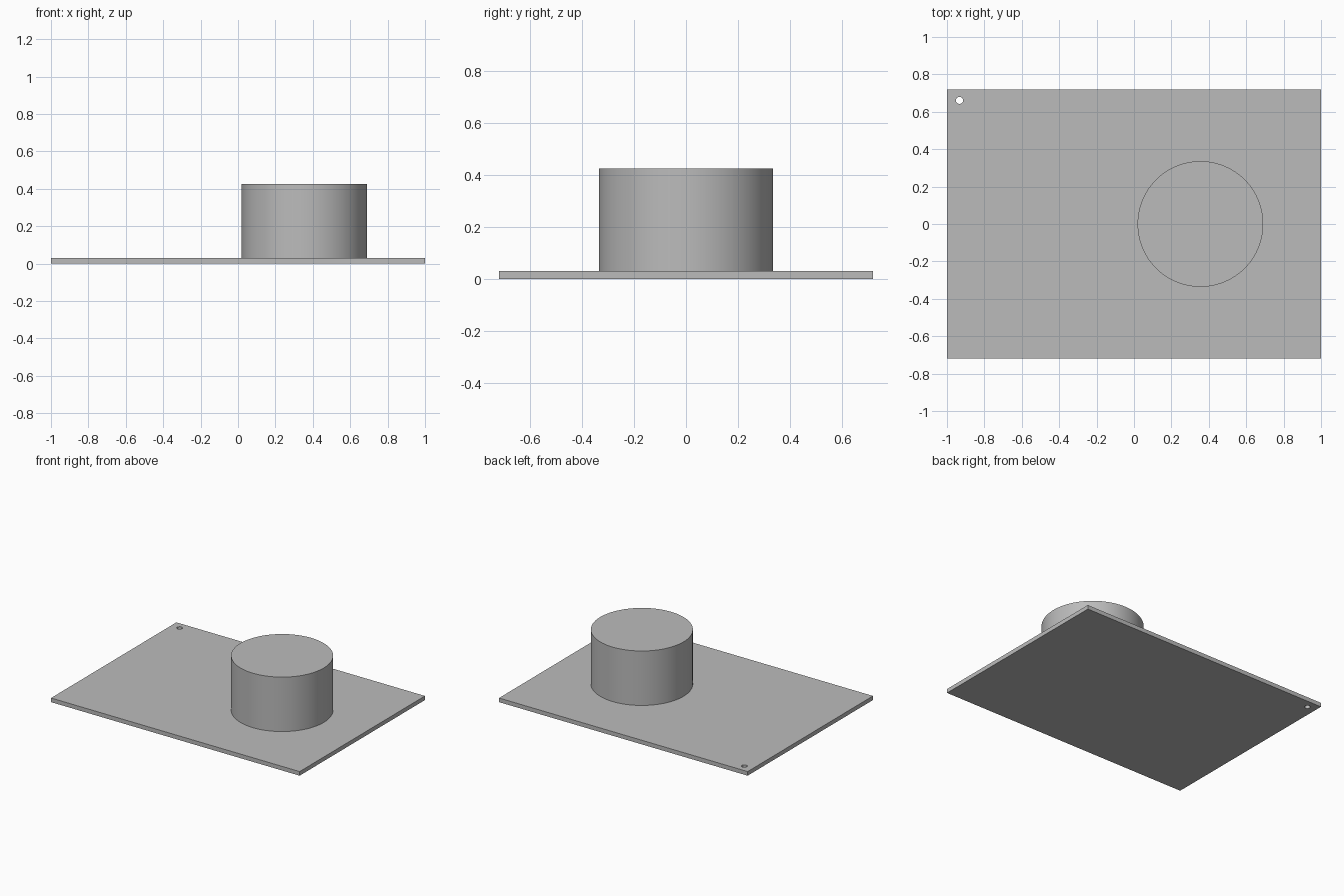
import bpy
import math

cube = bpy.data.objects.get("Cube")
if cube:
    bpy.data.objects.remove(cube, do_unlink=True)

PLATE_W, PLATE_D, PLATE_T = 2.0, 1.44, 0.03
DRUM_R, DRUM_TOP = 0.336, 0.426

# Single grey material
grey = bpy.data.materials.new("plain_grey")
grey.use_nodes = True
colour = (0.5, 0.5, 0.5, 1.0)
grey.diffuse_color = colour
grey.node_tree.nodes["Principled BSDF"].inputs["Base Color"].default_value = colour


def cylinder(name, x, y, radius, bottom, top, sides):
    bpy.ops.mesh.primitive_cylinder_add(
        vertices=sides, radius=radius, depth=top - bottom,
        location=(x, y, (bottom + top) / 2))
    obj = bpy.context.object
    obj.name = name
    obj.data.materials.append(grey)
    bpy.ops.object.shade_smooth_by_angle(angle=math.radians(30))
    return obj


# Thin rectangular base
bpy.ops.mesh.primitive_cube_add(size=1, location=(0, 0, PLATE_T / 2))
plate = bpy.context.object
plate.name = "base_plate"
plate.scale = (PLATE_W, PLATE_D, PLATE_T)
bpy.ops.object.transform_apply(location=False, rotation=False, scale=True)
plate.data.materials.append(grey)

# Small through hole in the back corner
cutter = cylinder("hole_cutter", -0.933, 0.661, 0.019, -PLATE_T, 2 * PLATE_T, 32)
cutter.hide_render = True
cutter.hide_set(True)
cutter.display_type = 'WIRE'
hole = plate.modifiers.new("corner_hole", 'BOOLEAN')
hole.operation = 'DIFFERENCE'
hole.solver = 'EXACT'
hole.object = cutter

# Upright drum standing on the plate
cylinder("drum", 0.355, 0, DRUM_R, PLATE_T, DRUM_TOP, 96)
